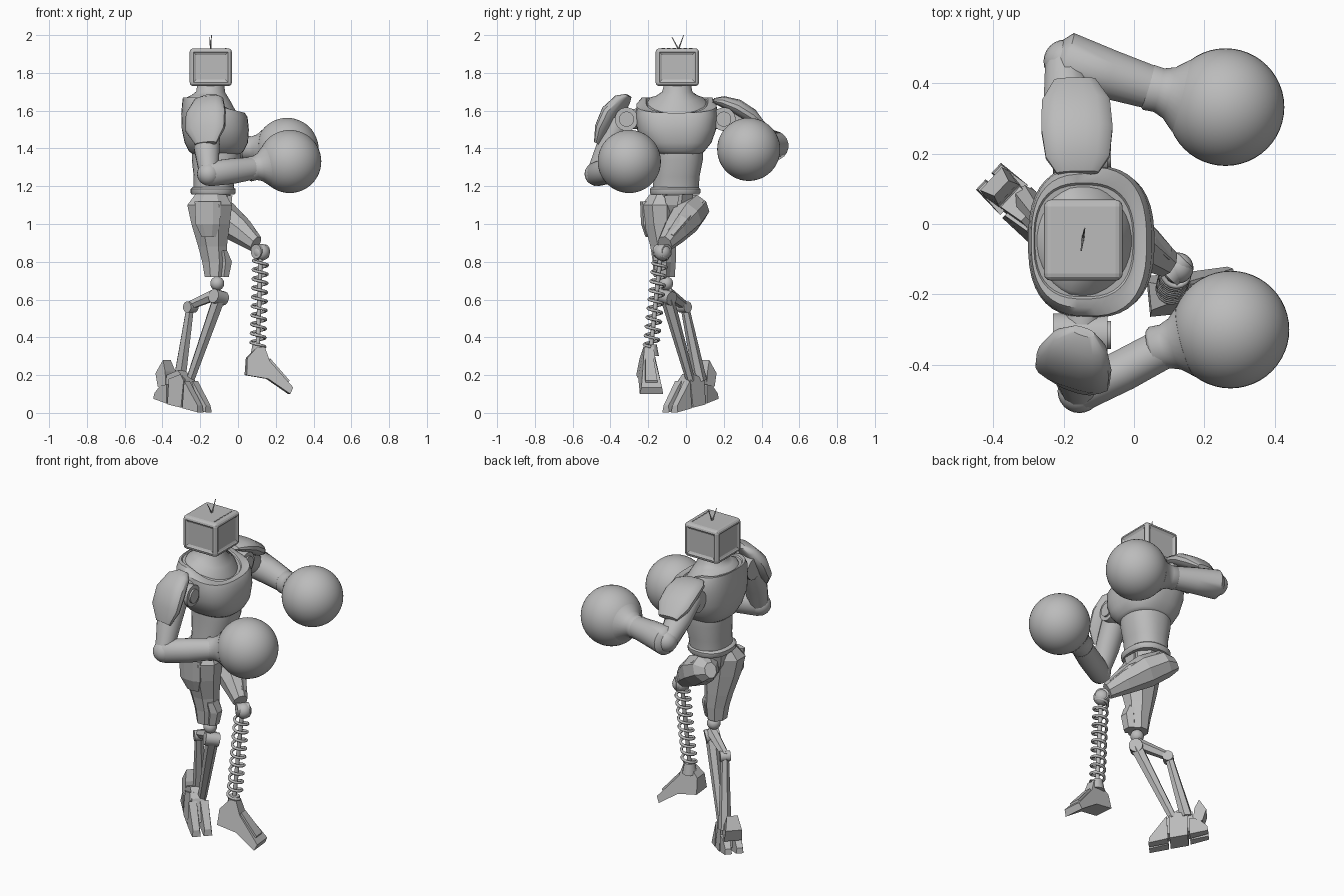
import bpy, bmesh, math
from mathutils import Vector

if "Cube" in bpy.data.objects:
    bpy.data.objects.remove(bpy.data.objects["Cube"], do_unlink=True)

grey = bpy.data.materials.new("plain grey")
grey.use_nodes = True
grey.diffuse_color = (0.5, 0.5, 0.5, 1)
grey.node_tree.nodes["Principled BSDF"].inputs["Base Color"].default_value = (0.5, 0.5, 0.5, 1)
X, Y, Z = Vector((1, 0, 0)), Vector((0, 1, 0)), Vector((0, 0, 1))


def finish(name, bm, smooth=None):
    """Turn a bmesh into a named grey object."""
    bmesh.ops.recalc_face_normals(bm, faces=bm.faces)
    if smooth:
        for f in bm.faces:
            f.smooth = True
        for e in bm.edges:
            e.smooth = len(e.link_faces) < 2 or e.calc_face_angle(0) < math.radians(smooth)
    mesh = bpy.data.meshes.new(name)
    bm.to_mesh(mesh)
    bm.free()
    mesh.materials.append(grey)
    bpy.context.collection.objects.link(bpy.data.objects.new(name, mesh))


def loft(name, rings, sides=8, smooth=None, level=False, side=None, power=2.0):
    """Skin rings (x, y, z, radius a, radius b, forward dip) along their axis."""
    d = Z if level else (Vector(rings[-1][:3]) - Vector(rings[0][:3])).normalized()
    ref = Vector(side) if side else (Z if abs(d.x) > 0.7 else X)
    a = (ref - d * ref.dot(d)).normalized()
    b = d.cross(a)
    bm = bmesh.new()
    loops = []
    for x, y, z, ra, rb, *dip in rings:
        loop = []
        for i in range(sides):
            t = math.tau * (i + 0.5) / sides
            c, s = (math.copysign(abs(v) ** (2 / power), v) for v in (math.cos(t), math.sin(t)))
            p = Vector((x, y, z)) + a * (ra * c) + b * (rb * s)
            p.z -= dip[0] * max(p.x - x, -0.04) if dip else 0
            loop.append(bm.verts.new(p))
        loops.append(loop)
    for lo, hi in zip(loops, loops[1:]):
        for i in range(sides):
            j = (i + 1) % sides
            bm.faces.new((lo[i], lo[j], hi[j], hi[i]))
    bm.faces.new(loops[0])
    bm.faces.new(loops[-1])
    finish(name, bm, smooth)


def rod(name, start, end, r, sides=12, r2=None, smooth=40):
    r2 = r2 or r
    loft(name, [(*start, r, r), (*end, r2, r2)], sides, smooth)


def ball(name, centre, r, segments=24):
    bm = bmesh.new()
    bmesh.ops.create_uvsphere(bm, u_segments=segments, v_segments=segments // 2, radius=r)
    bmesh.ops.translate(bm, verts=bm.verts, vec=centre)
    finish(name, bm, 60)


def prism(name, origin, direction, profile, shift=0.0):
    """Side outline (distance, height, half width) extruded sideways."""
    u = Vector((*direction, 0)).normalized()
    v = Z.cross(u)
    bm = bmesh.new()
    faces = []
    for sign in (-1, 1):
        faces.append([bm.verts.new(Vector((*origin, 0)) + u * s + Z * h + v * (shift + sign * w))
                      for s, h, w in profile])
        bm.faces.new(faces[-1])
    n = len(profile)
    for i in range(n):
        j = (i + 1) % n
        bm.faces.new((faces[0][i], faces[0][j], faces[1][j], faces[1][i]))
    finish(name, bm)


def cuboid(centre, size):
    bm = bmesh.new()
    bmesh.ops.create_cube(bm, size=1)
    bmesh.ops.scale(bm, verts=bm.verts, vec=size)
    bmesh.ops.translate(bm, verts=bm.verts, vec=centre)
    return bm


# Head: rounded set with a shallow framed panel on every side
bm = cuboid((-0.144, -0.046, 1.83), (0.224, 0.23, 0.2))
bmesh.ops.bevel(bm, geom=bm.edges, offset=0.02, segments=3, affect='EDGES', profile=0.5)
panels = [f for f in bm.faces if f.calc_area() > 0.02 and abs(f.normal.z) < 0.5]
bmesh.ops.inset_individual(bm, faces=panels, thickness=0.006, depth=-0.004)
bmesh.ops.inset_individual(bm, faces=panels, thickness=0.014, depth=-0.005)
finish("head", bm)
for i in range(6):
    finish("head_vent", cuboid((-0.065, -0.12 + i * 0.029, 1.931), (0.006, 0.018, 0.004)))
for name, tip in (("antenna_front", (-0.15, -0.075, 1.99)), ("antenna_back", (-0.14, -0.012, 2.0))):
    rod(name, (-0.145, -0.04, 1.925), tip, 0.004, 6, 0.002)

# Torso and neck
loft("chest", [(-.115, -.04, 1.37, .125, .12), (-.115, -.042, 1.385, .145, .14),
               (-.115, -.045, 1.43, .168, .18), (-.12, -.05, 1.5, .178, .21),
               (-.125, -.05, 1.58, .176, .216, .08), (-.13, -.05, 1.63, .166, .212, .25),
               (-.14, -.048, 1.652, .152, .19, .45), (-.142, -.048, 1.652, .143, .165, .45),
               (-.142, -.048, 1.645, .139, .159, .45)],
     40, 40, True, power=2.6)
loft("neck", [(-.142, -.048, 1.635, .139, .159, .45), (-.142, -.048, 1.654, .13, .148, .42),
              (-.142, -.047, 1.672, .105, .115, .25), (-.144, -.046, 1.7, .077, .08, .05),
              (-.145, -.045, 1.75, .07, .07)], 32, 50, True)
loft("abdomen", [(-.13, -.055, 1.17, .105, .122), (-.125, -.05, 1.25, .11, .122),
                 (-.115, -.04, 1.34, .13, .13), (-.115, -.04, 1.4, .13, .13)], 32, 50, True, power=2.3)
loft("belt", [(-.132, -.058, 1.155, .112, .128), (-.132, -.058, 1.165, .12, .134),
              (-.132, -.058, 1.185, .12, .134), (-.132, -.058, 1.195, .108, .124)], 32, 40, True, power=2.4)
loft("pelvis", [(-.13, -.07, 1.0, .04, .035), (-.13, -.06, 1.08, .085, .085),
                (-.13, -.06, 1.17, .1, .11)], 8, level=True)
prism("crotch_plate", (-.13, -.075), (1, 0),
      [(.07, 1.15, .04), (.1, 1.15, .04), (.095, 1.1, .03), (.05, 1.02, .015), (.03, 1.02, .015)])

# Arms: joint, upper arm, shoulder pad, forearm and glove
arms = {
    "right": dict(
        joint=(-.15, -.315, 1.555), inner=(-.14, -.2, 1.56), glove=(.274, -.3, 1.331), lean=(1, -.4, 0),
        upper=[(-.16, -.35, 1.55, .07, .07), (-.165, -.42, 1.4, .07, .06), (-.155, -.475, 1.26, .05, .055)],
        pad=[(-.145, -.305, 1.68, .035, .014), (-.155, -.335, 1.66, .08, .034),
             (-.17, -.39, 1.59, .11, .046), (-.175, -.432, 1.5, .11, .04), (-.17, -.462, 1.425, .06, .018)],
        fore=[(-.18, -.49, 1.263, .045, .04), (-.155, -.475, 1.265, .066, .06),
              (-.03, -.415, 1.28, .068, .06), (.1, -.345, 1.298, .058, .058)]),
    "left": dict(
        joint=(-.15, .2, 1.555), inner=(-.14, .1, 1.56), glove=(.26, .332, 1.395), lean=(1, 0, 0),
        upper=[(-.16, .2, 1.56, .075, .065), (-.185, .34, 1.49, .075, .065), (-.2, .45, 1.42, .055, .06)],
        pad=[(-.16, .145, 1.655, .06, .013), (-.16, .19, 1.65, .092, .03), (-.162, .27, 1.62, .103, .042),
             (-.165, .35, 1.57, .098, .04), (-.168, .41, 1.525, .06, .015)],
        fore=[(-.222, .472, 1.415, .05, .05), (-.195, .462, 1.415, .08, .085),
              (-.07, .425, 1.41, .073, .071), (.08, .378, 1.4, .06, .06)]),
}
for label, arm in arms.items():
    joint, glove = Vector(arm["joint"]), Vector(arm["glove"])
    rod(label + "_shoulder_link", arm["inner"], joint, 0.055)
    rod(label + "_shoulder_joint", joint - X * 0.08, joint + X * 0.075, 0.062, 20)
    rod(label + "_shoulder_cap", joint + X * 0.07, joint + X * 0.085, 0.04, 20)
    loft(label + "_upper_arm", arm["upper"], 12, 35)
    loft(label + "_shoulder_pad", arm["pad"], 16, 38, side=arm["lean"], power=2.4)
    loft(label + "_forearm", arm["fore"], 20, 50)
    ball(label + "_elbow", arm["fore"][1][:3], 0.062)
    ball(label + "_glove", glove, 0.167, 48)
    back = (Vector(arm["fore"][-1][:3]) - glove).normalized()
    loft(label + "_glove_cuff", [(*(glove + back * s), r, r) for s, r in
                                 ((.235, .058), (.225, .066), (.195, .064), (.165, .075), (.13, .106))], 28, 60)

# Standing leg
loft("right_thigh", [(-.125, -.115, .72, .055, .06), (-.125, -.115, .8, .07, .066),
                     (-.135, -.12, .88, .082, .074), (-.145, -.135, 1.0, .11, .092),
                     (-.15, -.14, 1.1, .128, .102), (-.145, -.125, 1.16, .085, .07)], 8, level=True)
loft("right_thigh_plate", [(-.075, -.125, .72, .03, .04), (-.065, -.125, .8, .038, .045),
                           (-.075, -.13, .86, .02, .05)], 6, level=True)
loft("right_hip_plate", [(-.155, -.2, .93, .04, .015), (-.16, -.215, 1.0, .07, .025),
                         (-.16, -.22, 1.12, .075, .025)], 8, level=True)
ball("right_knee_ball", (-.11, -.105, .685), 0.037)
rod("right_knee_axle", (-.13, -.13, .62), (-.075, -.075, .605), 0.038, 12)
shin = [("right_shin_link", (-.1, -.1, .635), (-.25, -.01, .57), .034, .024),
        ("right_calf_strut", (-.25, -.01, .58), (-.31, .075, .17), .022, .036),
        ("right_shin_strut", (-.1, -.1, .61), (-.255, .025, .17), .036, .024)]
for name, start, end, r, r2 in shin:
    rod(name, start, end, r, 6, r2, None)
rod("right_calf_pivot", (-.27, -.03, .56), (-.23, .01, .56), 0.03, 12)

# Standing foot: separate toe, middle and heel blocks with a raised ankle
foot, ahead = (-.3, .03), (.73, -.68)
for i in (-1, 1):
    prism("right_toe", foot, ahead, [(.062, .025, .028), (.168, .003, .024), (.164, .04, .018),
                                     (.12, .1, .02), (.07, .17, .022)], i * 0.032)
    prism("right_heel", foot, ahead, [(-.055, .05, .026), (-.155, .075, .02), (-.15, .105, .016),
                                      (-.105, .145, .02), (-.055, .15, .026)], i * 0.032)
prism("right_foot_middle", foot, ahead, [(-.045, .045, .06), (.053, .028, .06), (.058, .17, .045),
                                         (.03, .205, .04), (-.045, .18, .05)])
prism("right_ankle", foot, ahead, [(-.08, .08, .045), (.11, .06, .04), (.06, .18, .035),
                                   (.0, .225, .03), (-.07, .2, .04)])
prism("right_heel_fin", foot, ahead, [(-.07, .12, .045), (-.125, .14, .05), (-.145, .21, .045),
                                      (-.105, .28, .03), (-.08, .22, .04)])

# Raised leg: thigh, knee and plates
across = (0.6, 0.8, 0)
loft("left_thigh", [(-.22, .082, 1.1, .035, .045), (-.17, .055, 1.09, .078, .078),
                    (-.08, .0, 1.035, .092, .092), (.02, -.06, .96, .068, .072),
                    (.095, -.112, .895, .042, .046)], 8, side=across)
loft("left_thigh_plate", [(-.14, .07, 1.095, .045, .06), (.0, -.02, 1.0, .054, .062),
                          (.08, -.085, .92, .036, .047)], 6, side=across)
rod("left_knee_axle", (.095, -.15, .855), (.142, -.1, .855), 0.038, 16)
ball("left_knee_ball", (.125, -.125, .85), 0.044)

# Spring shin
top, bottom = Vector((.12, -.135, .83)), Vector((.105, -.185, .35))
curve = bpy.data.curves.new("left_shin_spring", 'CURVE')
curve.dimensions = '3D'
curve.bevel_depth = 0.008
curve.bevel_resolution = 1
turns, steps = 10, 16
spline = curve.splines.new('POLY')
spline.points.add(turns * steps)
for i, point in enumerate(spline.points):
    t = math.tau * i / steps
    p = top.lerp(bottom, i / (turns * steps)) + (X * math.cos(t) + Y * math.sin(t)) * 0.038
    point.co = (*p, 1)
spline.use_smooth = True
curve.materials.append(grey)
bpy.context.collection.objects.link(bpy.data.objects.new("left_shin_spring", curve))
rod("left_shin_rod", top, bottom, 0.012, 10)
rod("left_spring_seat", bottom + Z * 0.012, bottom - Z * 0.05, 0.03, 10, 0.042)

# Raised foot
prism("left_foot", (.1, -.2), (1, .1),
      [(-.055, .29, .04), (-.06, .2, .058), (.055, .18, .058), (.172, .1, .062), (.188, .135, .055),
       (.065, .275, .032), (.04, .35, .025), (.0, .35, .025)])
prism("left_foot_ridge", (.1, -.2), (1, .1),
      [(.05, .25, .025), (.07, .287, .022), (.17, .172, .032), (.16, .15, .032)])
